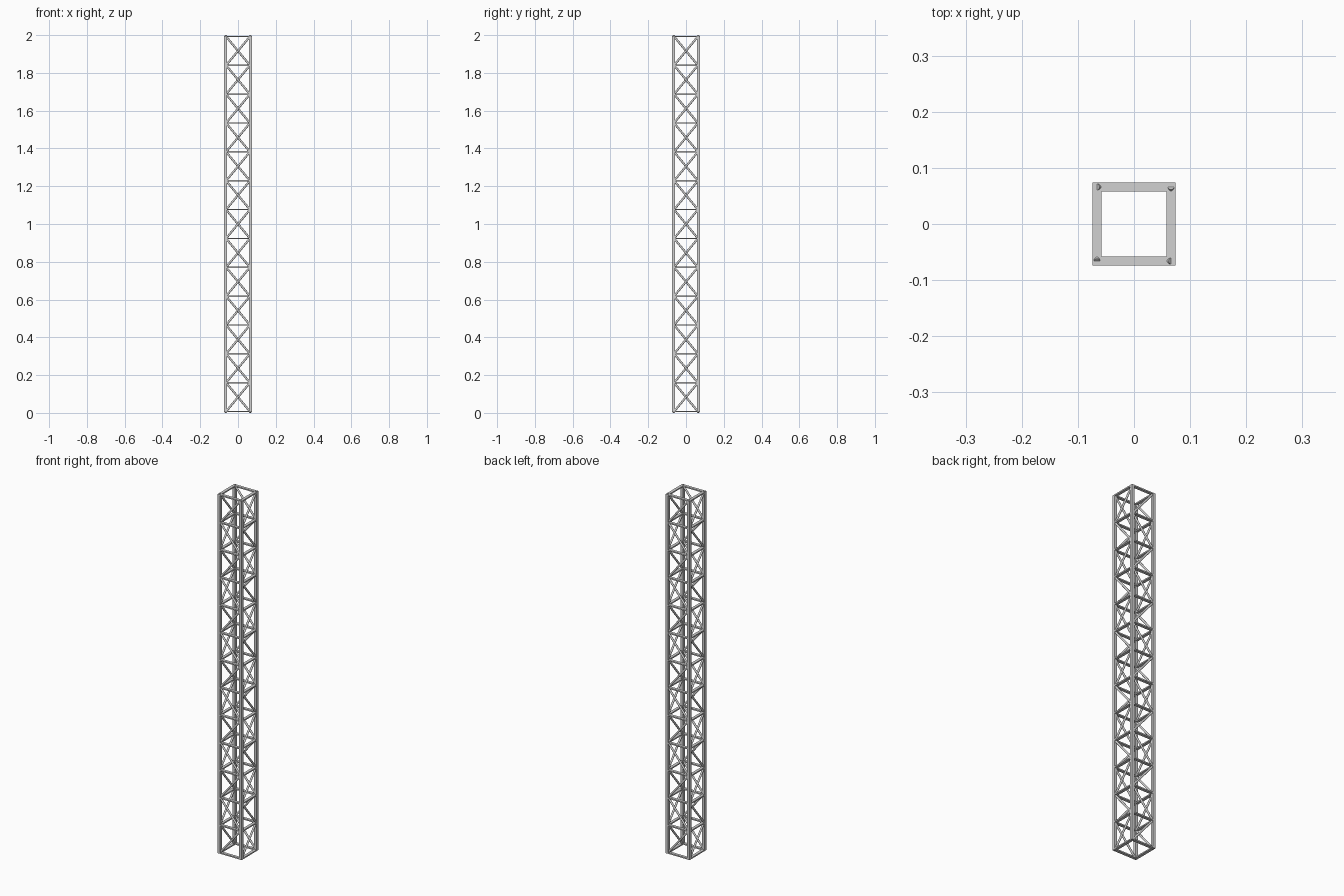
import bpy
import bmesh
import math
from mathutils import Matrix, Vector

cube = bpy.data.objects.get("Cube")
if cube:
    bpy.data.objects.remove(cube, do_unlink=True)

HALF = 0.074          # outer half width
BAR = 0.016           # post and strip width
MID = HALF - BAR / 2  # centre line of posts and strips
THICK = 0.007         # strip thickness
END = 0.0037          # gap below and above the posts
RADIUS = 0.0055       # brace radius
BAYS = 13

LOW = END + THICK / 2
STEP = (2 - 2 * LOW) / BAYS

steel = bpy.data.materials.new("grey steel")
steel.use_nodes = True
GREY = (0.64, 0.64, 0.64, 1)
steel.diffuse_color = GREY
steel.node_tree.nodes["Principled BSDF"].inputs["Base Color"].default_value = GREY


def add_box(bm, centre, size):
    matrix = Matrix.Translation(centre) @ Matrix.Diagonal((*size, 1))
    bmesh.ops.create_cube(bm, size=1, matrix=matrix)


def add_rod(bm, start, end):
    axis = end - start
    turn = axis.to_track_quat("Z", "Y").to_matrix().to_4x4()
    bmesh.ops.create_cone(
        bm, cap_ends=True, segments=16, radius1=RADIUS, radius2=RADIUS,
        depth=axis.length, matrix=Matrix.Translation((start + end) / 2) @ turn)


def finish(bm, name):
    mesh = bpy.data.meshes.new(name)
    bm.to_mesh(mesh)
    bm.free()
    mesh.materials.append(steel)
    obj = bpy.data.objects.new(name, mesh)
    bpy.context.collection.objects.link(obj)
    return obj


# Corner posts
for side, x in (("right", -MID), ("left", MID)):
    for face, y in (("front", -MID), ("back", MID)):
        bm = bmesh.new()
        add_box(bm, (x, y, 1), (BAR, BAR, 2 - 2 * END))
        finish(bm, f"{face}_{side}_post")

# Each face is built at the front and turned about the tower axis
for i, face in enumerate(("front", "left", "back", "right")):
    turn = Matrix.Rotation(i * math.pi / 2, 4, "Z")

    # Flat horizontal strips between the posts
    bm = bmesh.new()
    for level in range(BAYS + 1):
        add_box(bm, (0, -MID, LOW + level * STEP), (2 * MID - BAR, BAR, THICK))
    bm.transform(turn)
    finish(bm, f"{face}_strips")

    # One round diagonal brace per bay, zigzagging up the face
    bm = bmesh.new()
    for bay in range(BAYS):
        lean = MID if bay % 2 == 0 else -MID
        bottom = LOW + bay * STEP - THICK / 2
        top = LOW + (bay + 1) * STEP + THICK / 2
        add_rod(bm, Vector((-lean, -MID, bottom)), Vector((lean, -MID, top)))
    bm.transform(turn)
    braces = finish(bm, f"{face}_braces")
    bpy.ops.object.select_all(action="DESELECT")
    braces.select_set(True)
    bpy.context.view_layer.objects.active = braces
    bpy.ops.object.shade_smooth_by_angle(angle=math.radians(40))
